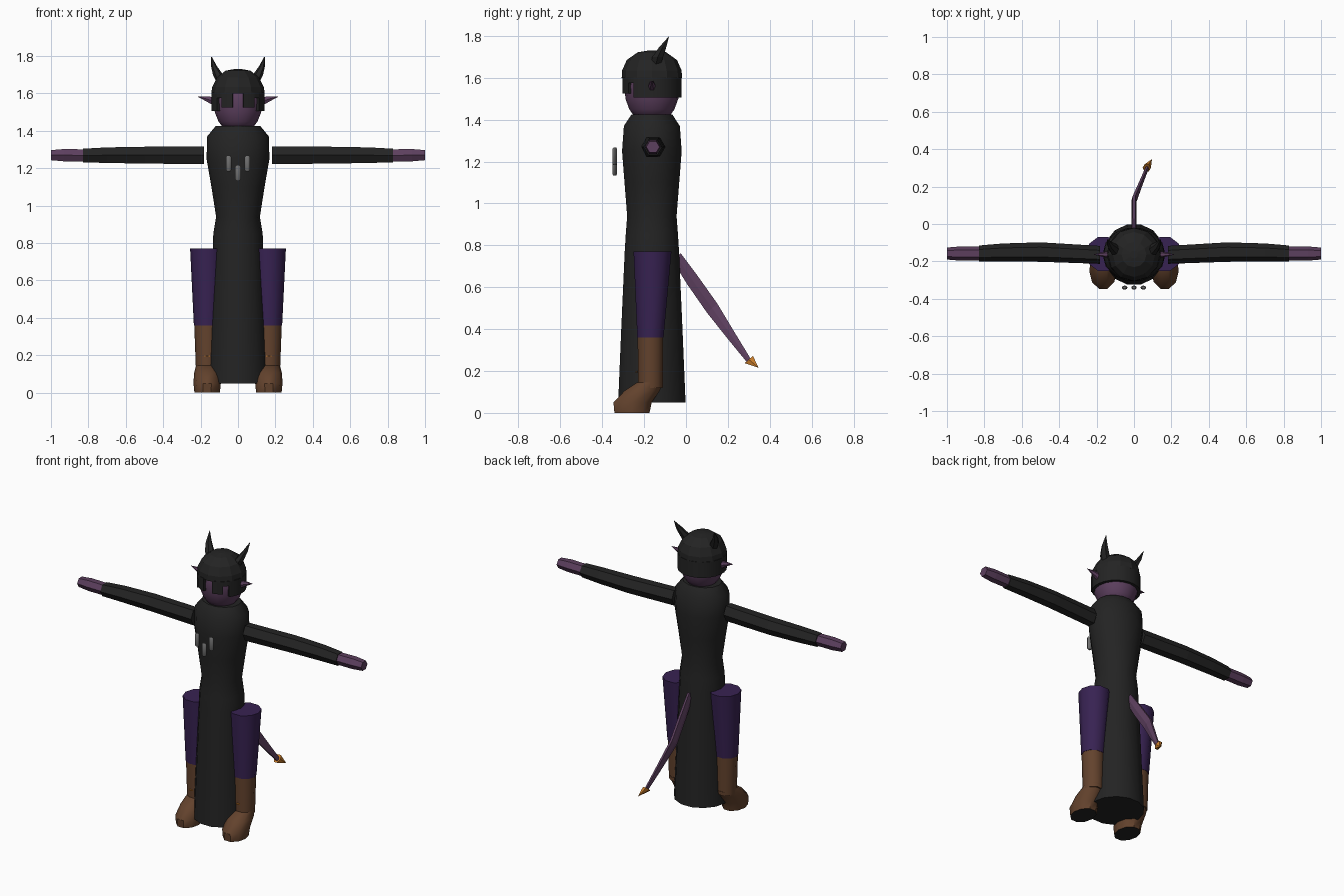
import bpy, bmesh, math
from mathutils import Vector

cube = bpy.data.objects.get("Cube")
if cube:
    bpy.data.objects.remove(cube)

CY = -0.163  # depth of the body axis
X, Y, Z = Vector((1, 0, 0)), Vector((0, 1, 0)), Vector((0, 0, 1))


def material(name, r, g, b):
    m = bpy.data.materials.new(name)
    m.use_nodes = True
    m.diffuse_color = (r, g, b, 1)
    m.node_tree.nodes["Principled BSDF"].inputs["Base Color"].default_value = (r, g, b, 1)
    return m


black = material("black cloth", 0.017, 0.017, 0.017)
skin = material("mauve skin", 0.108, 0.05, 0.112)
purple = material("purple cloth", 0.039, 0.016, 0.085)
brown = material("brown leather", 0.125, 0.055, 0.026)
orange = material("orange trim", 0.6, 0.21, 0.025)
grey = material("grey metal", 0.16, 0.16, 0.16)


def finish(name, bm, mats, smooth=None):
    bmesh.ops.recalc_face_normals(bm, faces=bm.faces)
    mesh = bpy.data.meshes.new(name)
    bm.to_mesh(mesh)
    bm.free()
    for m in mats:
        mesh.materials.append(m)
    obj = bpy.data.objects.new(name, mesh)
    bpy.context.collection.objects.link(obj)
    if smooth:
        bpy.ops.object.select_all(action="DESELECT")
        obj.select_set(True)
        bpy.context.view_layer.objects.active = obj
        bpy.ops.object.shade_smooth_by_angle(angle=math.radians(smooth))
    return obj


def loft(name, rings, mats, u=X, v=Y, sides=12, phase=0.0, smooth=None, sole=False):
    """Skin elliptical rings (centre, radius along u, radius along v), capped at both ends."""
    bm = bmesh.new()
    loops = []
    for c, a, b in rings:
        angles = [2 * math.pi * (i + phase) / sides for i in range(sides)]
        loops.append([bm.verts.new(Vector(c) + u * a * math.cos(t) + v * b * math.sin(t))
                      for t in angles])
    for lo, hi in zip(loops, loops[1:]):
        for i in range(sides):
            j = (i + 1) % sides
            bm.faces.new((lo[i], lo[j], hi[j], hi[i]))
    first = bm.faces.new(loops[0])
    bm.faces.new(loops[-1])
    if sole:
        first.material_index = 1
    return finish(name, bm, mats, smooth)


def column(name, profile, mat, sides, smooth):
    """Upright round part on the body axis from (height, x radius, y radius)."""
    return loft(name, [((0, CY, z), a, b) for z, a, b in profile], [mat],
                sides=sides, smooth=smooth)


def curtain(name, start, end, low, high, radius=0.143):
    """Curved slab of hair hanging between two angles measured from the front."""
    bm = bmesh.new()
    steps = max(2, round(abs(end - start) / 15))
    cols = []
    for i in range(steps + 1):
        t = math.radians(start + (end - start) * i / steps)
        d = Vector((math.sin(t), -math.cos(t), 0))
        cols.append([bm.verts.new(Vector((0, CY, z)) + d * r) for r, z in
                     ((radius, low), (radius, high), (radius - 0.02, high), (radius - 0.02, low))])
    for p, q in zip(cols, cols[1:]):
        for k in range(4):
            m = (k + 1) % 4
            bm.faces.new((p[k], p[m], q[m], q[k]))
    bm.faces.new(cols[0])
    bm.faces.new(cols[-1])
    return finish(name, bm, [black], 30)


# Long robe, head and hair
column("robe", [(0.05, 0.165, 0.165), (0.4, 0.15, 0.15), (0.77, 0.135, 0.133),
                (0.85, 0.132, 0.128), (0.94, 0.117, 0.121), (1.1, 0.142, 0.134),
                (1.25, 0.168, 0.146), (1.37, 0.165, 0.137), (1.425, 0.12, 0.1)], black, 14, 40)
column("head", [(1.41, 0.075, 0.08), (1.45, 0.104, 0.108), (1.5, 0.124, 0.126),
                (1.56, 0.131, 0.131), (1.63, 0.122, 0.122), (1.68, 0.08, 0.08)], skin, 16, 60)
column("hair_cap", [(1.6, 0.143, 0.144), (1.635, 0.138, 0.142), (1.685, 0.113, 0.12),
                    (1.722, 0.066, 0.068), (1.73, 0.02, 0.02)], black, 12, None)
curtain("hair_back", 52, 308, 1.505, 1.605)

for side, label in ((1, "left"), (-1, "right")):
    # Fringe locks, with a short piece closing the gap near the temple
    curtain(label + "_fringe", side * 12, side * 38, 1.525, 1.605)
    curtain(label + "_temple_hair", side * 38, side * 52, 1.575, 1.605)

    # Pointed ear
    loft(label + "_ear", [((side * 0.115, CY, 1.552), 0.022, 0.03),
                          ((side * 0.165, CY, 1.57), 0.013, 0.017),
                          ((side * 0.215, CY, 1.583), 0.001, 0.001)],
         [skin], u=Y, v=Z, sides=6)

    # Horn sweeping up and back
    loft(label + "_horn", [((side * 0.085, -0.145, 1.66), 0.03, 0.028),
                           ((side * 0.107, -0.135, 1.7), 0.027, 0.03),
                           ((side * 0.128, -0.112, 1.745), 0.016, 0.02),
                           ((side * 0.142, -0.082, 1.797), 0.001, 0.001)],
         [black], sides=6)

    # Sleeve and hand
    loft(label + "_sleeve", [((side * 0.182, -0.165, 1.27), 0.048, 0.055),
                             ((side * 0.5, -0.15, 1.27), 0.052, 0.052),
                             ((side * 0.7, -0.152, 1.27), 0.048, 0.048),
                             ((side * 0.83, -0.158, 1.268), 0.043, 0.042)],
         [black], u=Y, v=Z, sides=6)
    loft(label + "_hand", [((side * 0.825, -0.158, 1.269), 0.037, 0.037),
                           ((side * 0.93, -0.158, 1.27), 0.038, 0.038),
                           ((side, -0.158, 1.27), 0.032, 0.031)],
         [skin], u=Y, v=Z, sides=6)

    # Trouser leg, boot shaft and foot
    x = side * 0.165
    loft(label + "_trouser_leg", [((x, -0.17, 0.36), 0.071, 0.066),
                                  ((x, -0.16, 0.77), 0.091, 0.095)],
         [purple], sides=10, smooth=40)
    loft(label + "_boot_shaft", [((x, -0.17, 0.12), 0.06, 0.062),
                                 ((x, -0.17, 0.365), 0.069, 0.064)],
         [brown], sides=10, smooth=40)
    loft(label + "_foot", [((x, -0.258, 0), 0.068, 0.088),
                           ((x, -0.255, 0.05), 0.073, 0.096),
                           ((x, -0.21, 0.105), 0.07, 0.088),
                           ((x, -0.172, 0.145), 0.06, 0.066)],
         [brown, black], sides=10, smooth=40, sole=True)
    loft(label + "_boot_trim", [((x, -0.236, 0.193), 0.014, 0.004),
                                ((x, -0.236, 0.199), 0.014, 0.004)],
         [orange], sides=4)

# Three rounded badges in front of the chest
for label, x, z in (("left", 0.05, 1.225), ("middle", 0, 1.175), ("right", -0.05, 1.225)):
    loft(label + "_badge", [((x, -0.34, z + h), w, w * 0.75)
                            for h, w in ((-0.042, 0.009), (-0.034, 0.015),
                                         (0.034, 0.015), (0.042, 0.009))],
         [grey], sides=8, smooth=40)

# Flattened tail with a pointed tip
across = Vector((0, 0.75, 0.66))
loft("tail", [((0, -0.045, 0.745), 0.012, 0.03), ((0, 0.03, 0.635), 0.014, 0.037),
              ((0, 0.125, 0.5), 0.014, 0.038), ((0.036, 0.215, 0.37), 0.012, 0.026),
              ((0.07, 0.3, 0.25), 0.01, 0.014)],
     [skin], v=across, sides=6)
loft("tail_tip", [((0.068, 0.3, 0.255), 0.022, 0.03), ((0.095, 0.345, 0.217), 0.001, 0.001)],
     [orange], v=across, sides=6)
